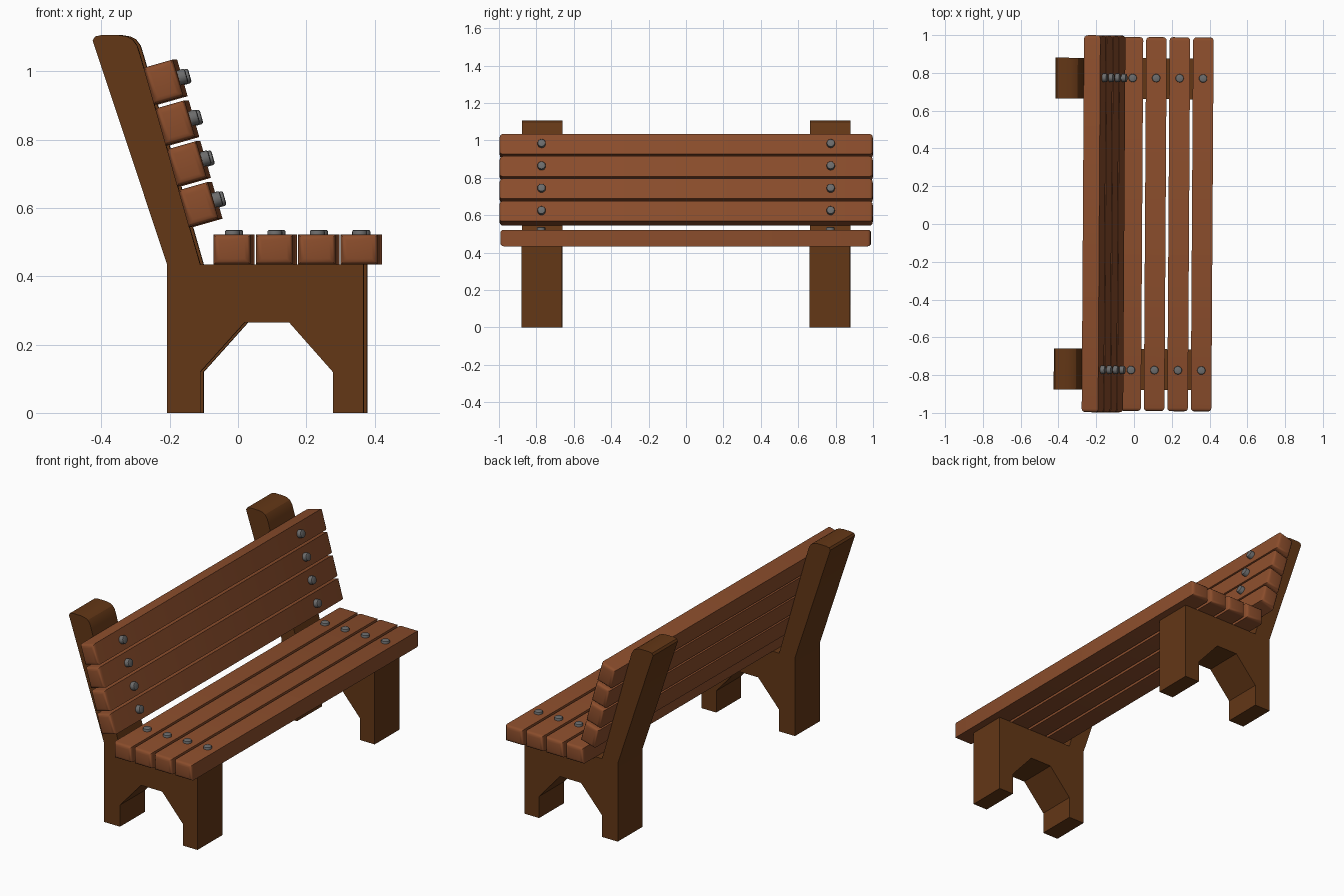
import bpy, bmesh, math
from mathutils import Matrix, Vector

if "Cube" in bpy.data.objects:
    bpy.data.objects.remove(bpy.data.objects["Cube"])

YAW = Matrix.Rotation(-0.0062, 4, 'Z')      # whole bench sits very slightly turned
TILT = math.radians(15.9)                   # backrest lean


def material(name, rgb):
    m = bpy.data.materials.new(name)
    m.diffuse_color = (*rgb, 1)
    m.use_nodes = True
    m.node_tree.nodes["Principled BSDF"].inputs["Base Color"].default_value = m.diffuse_color
    return m


plank_mat = material("plank_wood", (0.26, 0.075, 0.025))
frame_mat = material("frame_wood", (0.125, 0.038, 0.008))
steel_mat = material("steel", (0.15, 0.15, 0.15))


def finish(bm, name, mat, matrix, smooth=None):
    bmesh.ops.recalc_face_normals(bm, faces=bm.faces)
    mesh = bpy.data.meshes.new(name)
    bm.to_mesh(mesh)
    bm.free()
    mesh.materials.append(mat)
    ob = bpy.data.objects.new(name, mesh)
    bpy.context.collection.objects.link(ob)
    ob.matrix_world = YAW @ matrix
    if smooth:
        bpy.ops.object.select_all(action='DESELECT')
        ob.select_set(True)
        bpy.context.view_layer.objects.active = ob
        bpy.ops.object.shade_smooth_by_angle(angle=math.radians(smooth))
    return ob


# Side frame: legs with arch and leaning back post, one profile extruded along y
PROFILE = [(-0.202, 0), (-0.105, 0), (-0.105, 0.12), (0.025, 0.265), (0.155, 0.265),
           (0.283, 0.12), (0.283, 0), (0.373, 0), (0.373, 0.434), (-0.105, 0.434),
           (-0.282, 1.05), (-0.29, 1.075), (-0.303, 1.093), (-0.32, 1.102), (-0.345, 1.106),
           (-0.395, 1.106), (-0.413, 1.102), (-0.42, 1.09), (-0.202, 0.434)]


def side_frame(name, y):
    bm = bmesh.new()
    face = bm.faces.new([bm.verts.new((x, -0.108, z)) for x, z in PROFILE])
    ext = bmesh.ops.extrude_face_region(bm, geom=[face])
    bmesh.ops.translate(bm, vec=(0, 0.216, 0),
                        verts=[v for v in ext["geom"] if isinstance(v, bmesh.types.BMVert)])
    finish(bm, name, frame_mat, Matrix.Translation((0, y, 0)), 25)


# Plank with softened ends; width on x, thickness on z
def plank(name, matrix, width, thick, half):
    bm = bmesh.new()
    bmesh.ops.create_cube(bm, size=1)
    bmesh.ops.scale(bm, vec=(width, 2 * half, thick), verts=bm.verts)
    ends = [e for e in bm.edges if e.verts[0].co.y * e.verts[1].co.y > 0]
    bmesh.ops.bevel(bm, geom=ends, offset=0.018, segments=3, profile=0.5, affect='EDGES')
    finish(bm, name, plank_mat, matrix, 40)


# Round bolt head standing on a plank face
def bolt(name, matrix, height):
    bm = bmesh.new()
    bmesh.ops.create_cone(bm, cap_ends=True, segments=16, radius1=0.022, radius2=0.022,
                          depth=height + 0.01)
    bmesh.ops.translate(bm, vec=(0, 0, (height - 0.01) / 2), verts=bm.verts)
    rim = [e for e in bm.edges if all(v.co.z > 0 for v in e.verts)]
    bmesh.ops.bevel(bm, geom=rim, offset=0.006, segments=2, profile=0.5, affect='EDGES')
    finish(bm, name, steel_mat, matrix, 40)


def plank_with_bolts(name, matrix, width, thick, half, head):
    plank(name, matrix, width, thick, half)
    for side, y in (("near", -0.773), ("far", 0.773)):
        bolt(f"{name}_bolt_{side}",
             matrix @ Matrix.Translation((0, y, thick / 2)), head)


side_frame("side_frame_near", -0.77)
side_frame("side_frame_far", 0.77)

# Seat planks
for i in range(4):
    m = Matrix.Translation((-0.0115 + 0.1242 * i, 0, 0.478))
    plank_with_bolts(f"seat_plank_{i + 1}", m, 0.109, 0.088, 0.99, 0.014)

# Backrest planks, bottom to top along the post
up = Vector((-math.sin(TILT), 0, math.cos(TILT)))
for i in range(4):
    centre = Vector((-0.110, 0, 0.610)) + up * (0.1243 * i)
    m = Matrix.Translation(centre) @ Matrix.Rotation(math.pi / 2 - TILT, 4, 'Y')
    plank_with_bolts(f"back_plank_{i + 1}", m, 0.112, 0.09, 0.998, 0.024)
